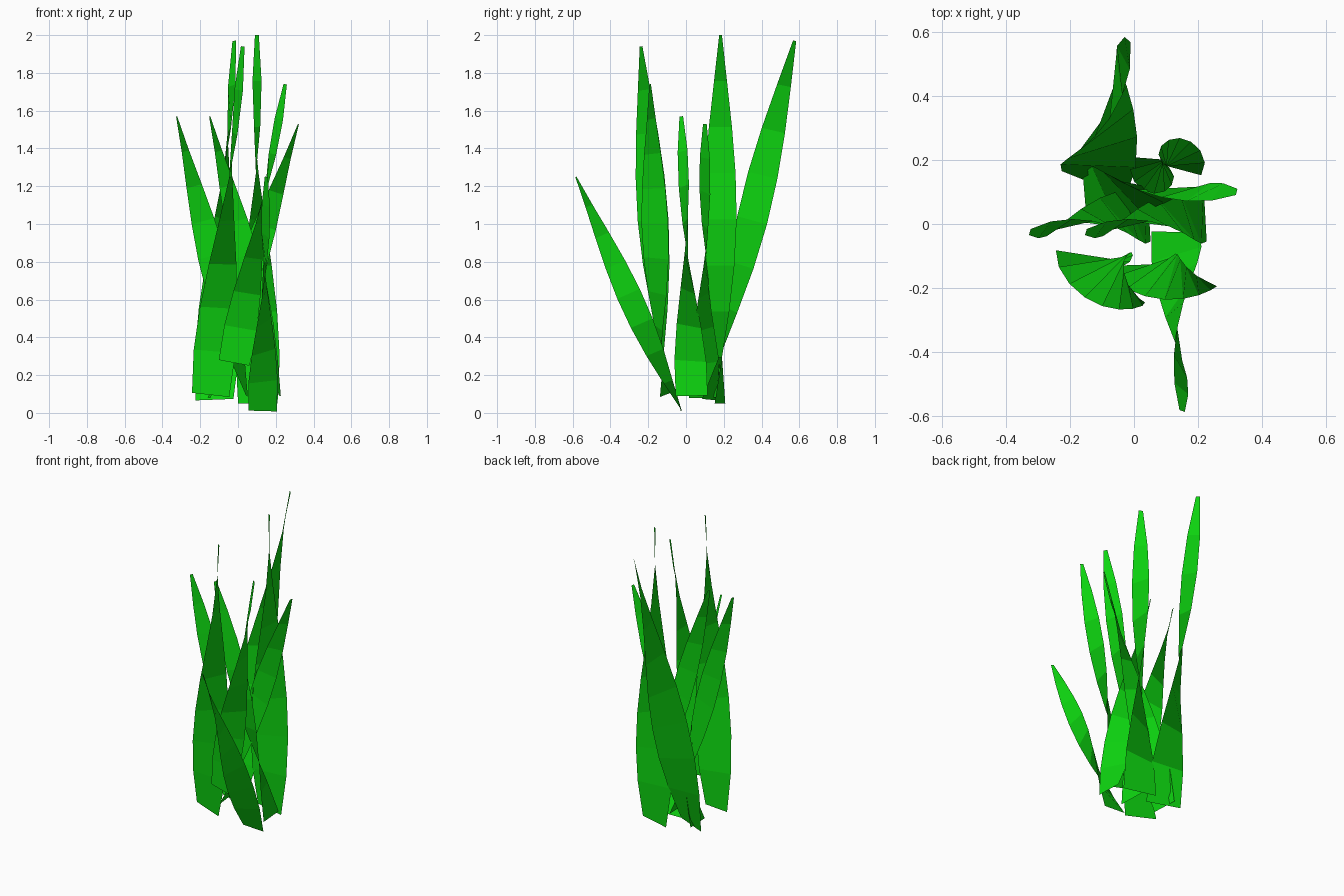
import bpy
import bmesh
from math import radians, cos, sin
from mathutils import Vector

cube = bpy.data.objects.get("Cube")
if cube:
    bpy.data.objects.remove(cube, do_unlink=True)

# One bright leaf green
green = bpy.data.materials.new("leaf_green")
green.use_nodes = True
green.diffuse_color = (0.004, 0.66, 0.005, 1)
green.node_tree.nodes["Principled BSDF"].inputs["Base Color"].default_value = green.diffuse_color

# Blade width along its length, as a share of the length
WIDTHS = [0.111, 0.120, 0.117, 0.109, 0.098, 0.083, 0.065, 0.043, 0.013]
TWIST = 160


def blade(name, base, tip, angle):
    """Flat tapering strip from base to tip, twisting about its own axis."""
    base, tip = Vector(base), Vector(tip)
    axis = tip - base
    tilt = Vector((0, 0, 1)).rotation_difference(axis)
    bm = bmesh.new()
    previous = None
    for i, width in enumerate(WIDTHS):
        t = i / (len(WIDTHS) - 1)
        a = radians(angle + TWIST * t)
        side = tilt @ Vector((cos(a), sin(a), 0)) * (width * axis.length / 2)
        centre = base + axis * t
        row = [bm.verts.new(centre - side), bm.verts.new(centre + side)]
        if previous:
            bm.faces.new((previous[0], previous[1], row[1], row[0]))
        previous = row
    mesh = bpy.data.meshes.new(name)
    bm.to_mesh(mesh)
    bm.free()
    mesh.materials.append(green)
    obj = bpy.data.objects.new(name, mesh)
    bpy.context.collection.objects.link(obj)


# Tall blades
blade("tall_blade_upright", (0.105, 0.18, 0.05), (0.10, 0.183, 2.0), -15)
blade("tall_blade_back", (-0.125, 0.125, 0.07), (-0.02, 0.575, 1.97), -22)
blade("tall_blade_front", (-0.145, -0.11, 0.095), (0.025, -0.238, 1.94), -16)

# Medium blades
blade("medium_blade_front", (-0.02, -0.14, 0.265), (0.25, -0.19, 1.74), -6)
blade("medium_blade_left", (-0.155, 0.10, 0.08), (0.32, 0.10, 1.53), -85)

# Matching pair leaning right
for name, shift in (("leaning_blade_inner", 0), ("leaning_blade_outer", -0.175)):
    blade(name, (0.222 + shift, 0.03, 0.09), (-0.15 + shift, -0.025, 1.57), -87)

# Short blade leaning forward
blade("short_blade_front", (0.13, -0.025, 0.01), (0.15, -0.583, 1.25), -2)
